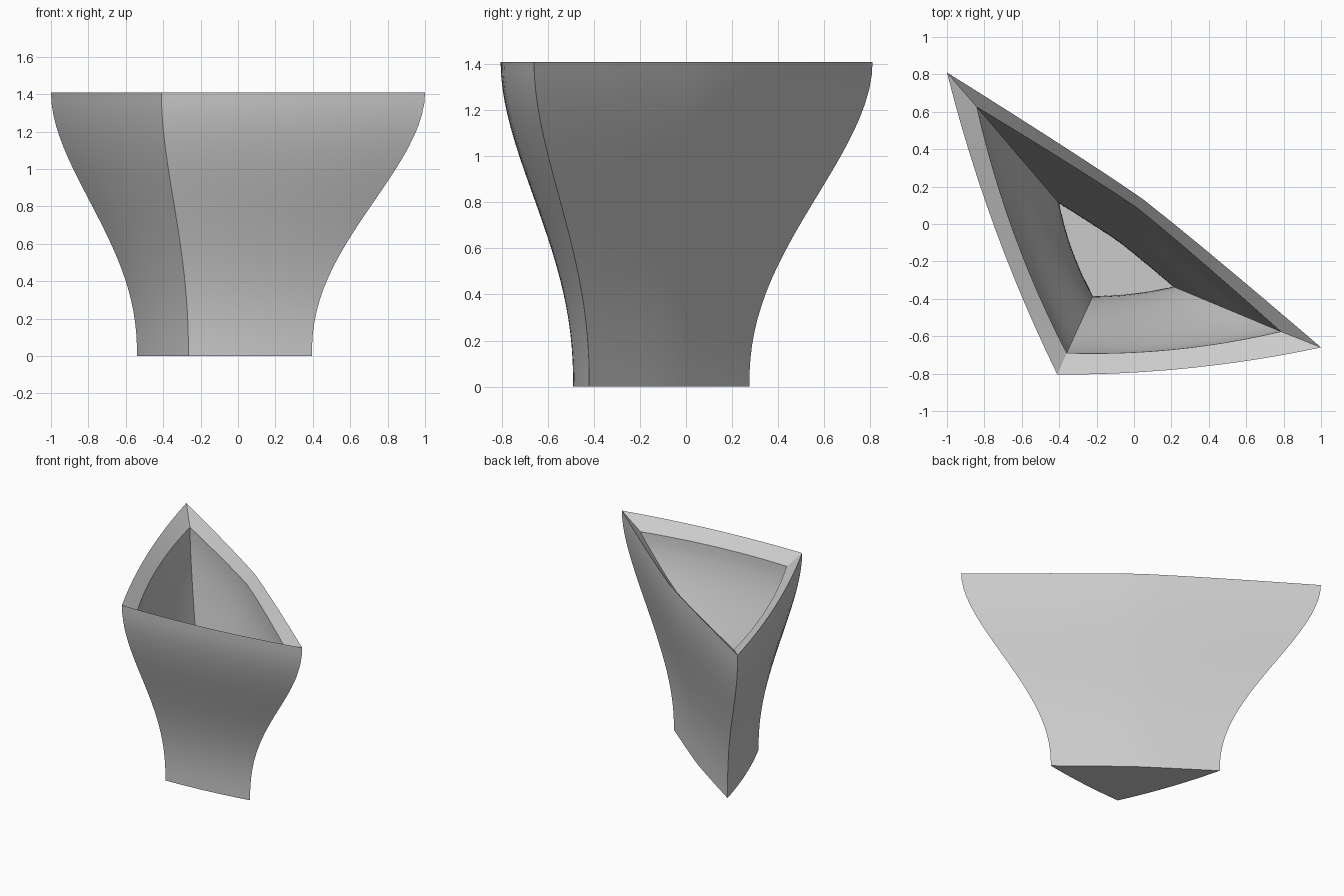
import bpy, bmesh, math
from mathutils import Vector

cube = bpy.data.objects.get("Cube")
if cube:
    bpy.data.objects.remove(cube)

SIDE_STEPS = 12     # segments along each side of the triangle
LEVELS = 24         # segments up the wall
HEIGHT = 1.41

# Corner order: back-left tip, front corner, right tip
outer_base = [(-0.54, 0.275), (-0.265, -0.49), (0.395, -0.42)]
outer_top = [(-1.0, 0.81), (-0.41, -0.805), (1.0, -0.66)]
inner_base = [(-0.40, 0.11), (-0.22, -0.385), (0.21, -0.335)]
inner_top = [(-0.84, 0.625), (-0.36, -0.69), (0.785, -0.575)]

# Outward bow of each side at base and rim, and how pointed the bow is
bow_base = [0.02, 0.012, 0.022]
bow_top = [0.045, 0.038, 0.075]
bow_power = [2.0, 2.0, 1.25]


def flare(u):
    """S-shaped widening from base to rim."""
    v = u ** 1.18
    return v * v * (3 - 2 * v)


def ring(bm, base, top, u, z):
    """One bowed triangular cross-section."""
    t = flare(u)
    corners = [Vector(a).lerp(Vector(b), t) for a, b in zip(base, top)]
    verts = []
    for i in range(3):
        a, b = corners[i], corners[(i + 1) % 3]
        along = (b - a).normalized()
        out = Vector((along.y, -along.x))
        bow = bow_base[i] + (bow_top[i] - bow_base[i]) * t
        for k in range(SIDE_STEPS):
            s = k / SIDE_STEPS
            p = a.lerp(b, s) + out * bow * (1 - abs(2 * s - 1) ** bow_power[i])
            verts.append(bm.verts.new((p.x, p.y, z)))
    return verts


bm = bmesh.new()
steps = [i / LEVELS for i in range(LEVELS + 1)]

# Outer wall upward, then over the sloping rim and down the inner wall
rings = [ring(bm, outer_base, outer_top, u, HEIGHT * u) for u in steps]
floor_z, lip_z = 0.10, HEIGHT - 0.07
rings += [ring(bm, inner_base, inner_top, u, floor_z + (lip_z - floor_z) * u)
          for u in reversed(steps)]

for low, high in zip(rings, rings[1:]):
    n = len(low)
    for i in range(n):
        j = (i + 1) % n
        bm.faces.new((low[i], low[j], high[j], high[i]))

# Underside and inner floor
bm.faces.new(list(reversed(rings[0])))
bm.faces.new(rings[-1])
bmesh.ops.recalc_face_normals(bm, faces=bm.faces[:])

mesh = bpy.data.meshes.new("triangular_vase")
bm.to_mesh(mesh)
bm.free()
vase = bpy.data.objects.new("triangular_vase", mesh)
bpy.context.collection.objects.link(vase)

# Plain grey finish
grey = bpy.data.materials.new("light_grey")
grey.use_nodes = True
colour = (0.6, 0.6, 0.6, 1.0)
grey.diffuse_color = colour
grey.node_tree.nodes["Principled BSDF"].inputs["Base Color"].default_value = colour
mesh.materials.append(grey)

bpy.ops.object.select_all(action="DESELECT")
vase.select_set(True)
bpy.context.view_layer.objects.active = vase
bpy.ops.object.shade_smooth_by_angle(angle=math.radians(30))
